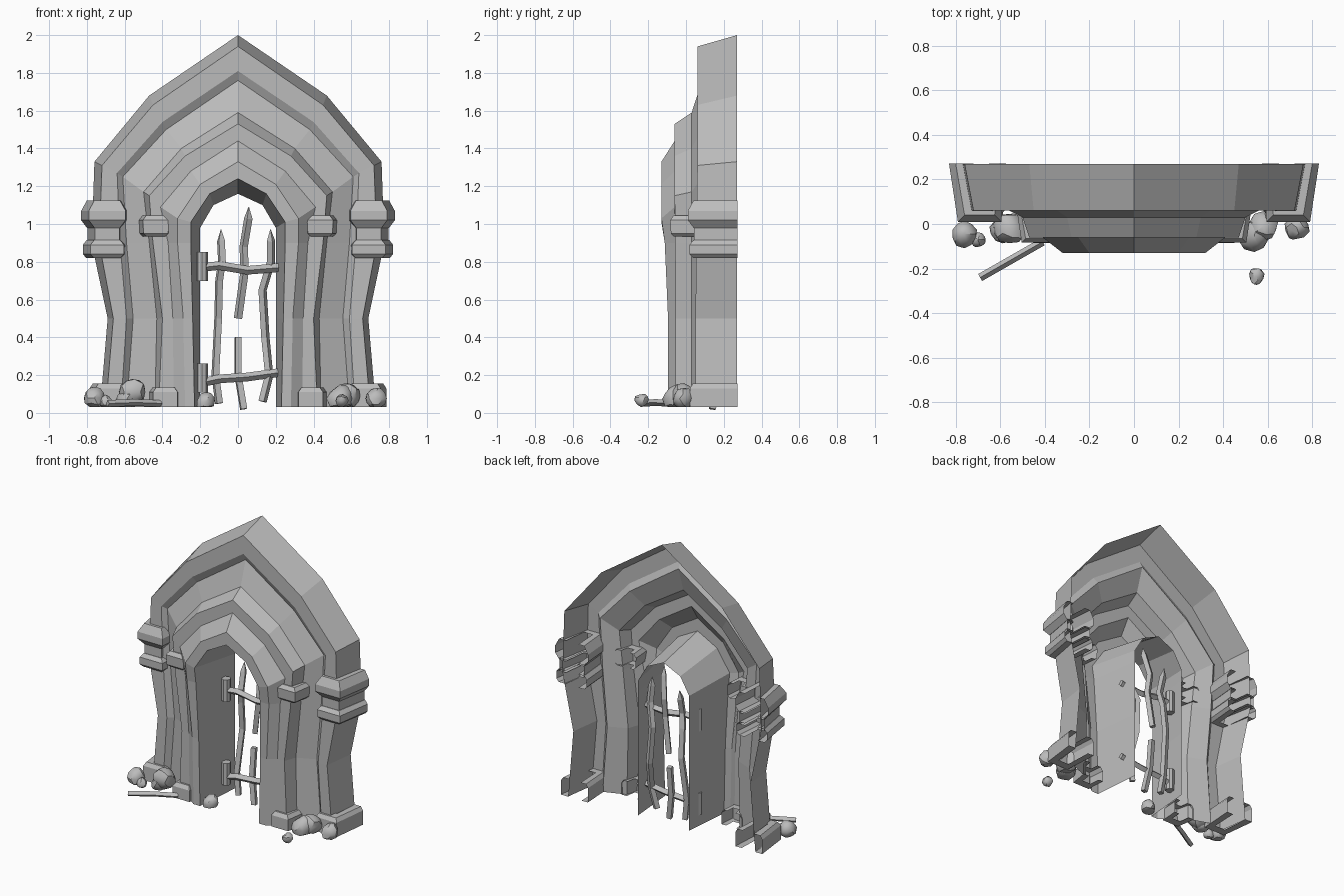
import bpy, bmesh, math, random
from mathutils import Vector, noise

cube = bpy.data.objects.get("Cube")
if cube:
    bpy.data.objects.remove(cube, do_unlink=True)

stone = bpy.data.materials.new("weathered grey stone")
stone.use_nodes = True
GREY = (0.5, 0.5, 0.5, 1)
stone.diffuse_color = GREY
stone.node_tree.nodes["Principled BSDF"].inputs["Base Color"].default_value = GREY


def add_object(name, data):
    obj = bpy.data.objects.new(name, data)
    bpy.context.collection.objects.link(obj)
    data.materials.append(stone)
    return obj


def add_mesh(name, bm):
    mesh = bpy.data.meshes.new(name)
    bm.to_mesh(mesh)
    bm.free()
    return add_object(name, mesh)


def loft(bm, rows):
    """Skin a list of equally long point rows with quads."""
    grid = [[bm.verts.new(p) for p in row] for row in rows]
    for outer, inner in zip(grid, grid[1:]):
        for i in range(len(outer) - 1):
            bm.faces.new((inner[i], inner[i + 1], outer[i + 1], outer[i]))


# Moulding outlines, outermost first:
# arch y, pier y, apex z, knee x z, spring x z, pier x at top, middle and foot
outlines = [
    (.27, .27, 2.0, .47, 1.68, .76, 1.33, .775, .69, .73),
    (.06, .05, 1.94, .45, 1.63, .72, 1.31, .735, .66, .70),
    (.06, .05, 1.81, .40, 1.54, .64, 1.27, .625, .59, .62),
    (.085, .085, 1.76, .38, 1.50, .61, 1.25, .59, .555, .59),
    (.03, .03, 1.59, .30, 1.40, .50, 1.17, .47, .43, .44),
    (-.06, -.055, 1.53, .28, 1.36, .47, 1.15, .45, .40, .42),
    (-.06, -.055, 1.44, .25, 1.28, .41, 1.09, .37, .345, .34),
    (-.13, -.095, 1.33, .20, 1.21, .32, 1.03, .32, .29, .28),
    (-.13, -.095, 1.24, .15, 1.16, .25, 1.01, .25, .24, .23),
    (.25, .25, 1.16, .13, 1.10, .20, .98, .20, .20, .20),
]


def outline_points(o):
    arch_y, pier_y, apex, kx, kz, sx, sz, top, mid, foot = o
    half = [(kx, arch_y, kz), (sx, arch_y, sz), (top, (arch_y + pier_y) / 2, .9),
            (mid, pier_y, .5), (foot, pier_y, .03)]
    left = [(-x, y, z) for x, y, z in reversed(half)]
    return left + [(0, arch_y, apex)] + half


def moulding(name, first, last):
    bm = bmesh.new()
    loft(bm, [outline_points(o) for o in outlines[first:last + 1]])
    add_mesh(name, bm)


moulding("outer_arch", 0, 3)
moulding("recessed_wall", 3, 4)
moulding("inner_arch", 4, 8)
moulding("passage_lining", 8, 9)


# Capitals and plinths: a U-shaped plan, open at the back, swept up through levels
def pier_band(name, plan, levels):
    """plan: inner x, outer x, flare at the back, front y, back y; levels: (z, growth)"""
    inner, outer, flare, front, back = plan
    for side, label in ((1, "left"), (-1, "right")):
        rows = []
        for z, grow in levels:
            row = [(inner - grow - flare / 2, back), (inner - grow, front - grow),
                   (outer + grow, front - grow), (outer + grow + flare, back)]
            rows.append([(side * x, y, z) for x, y in row][::side])
        bm = bmesh.new()
        rows = [rows[0]] + rows + [rows[-1]]
        # close the bottom and top rims inward to the pier
        for k in (0, -1):
            mid = side * (inner + outer) / 2
            rows[k] = [(mid + (x - mid) * .5, min(y + .06, back), z) for x, y, z in rows[k]]
        loft(bm, rows[::-1])
        add_mesh(f"{label}_{name}", bm)


shaft = (.63, .755, .04, .045, .272)
pier_band("outer_capital", shaft, [(.98, .005), (1.02, .035), (1.07, .035), (1.125, .005)])
pier_band("outer_neck_ring", shaft, [(.82, .008), (.84, .026), (.89, .026), (.915, .006)])
pier_band("outer_neck", shaft, [(.90, .003), (.99, .003)])
pier_band("outer_plinth", (.61, .735, .03, .04, .272), [(.03, .02), (.13, .02), (.155, .004)])
pier_band("inner_capital", (.39, .48, .02, -.06, .05),
          [(.935, .005), (.95, .02), (1.02, .024), (1.045, .006)])
pier_band("inner_plinth", (.34, .43, .02, -.065, .05), [(.03, .02), (.11, .02), (.135, .003)])


# Bent square bars of the broken gate
def bent_bar(name, points, radius, tip=False):
    curve = bpy.data.curves.new(name, "CURVE")
    curve.dimensions = "3D"
    curve.bevel_depth = radius
    curve.bevel_resolution = 0
    curve.use_fill_caps = True
    spline = curve.splines.new("POLY")
    spline.points.add(len(points) - 1)
    spline.use_smooth = False
    for point, co in zip(spline.points, points):
        point.co = (*co, 1)
    if tip:
        spline.points[-1].radius = .08
    obj = add_object(name, curve)
    bpy.ops.object.select_all(action="DESELECT")
    obj.select_set(True)
    bpy.context.view_layer.objects.active = obj
    bpy.ops.object.convert(target="MESH")


BAR = .023
bent_bar("gate_bar_right", [(-.10, .15, .05), (-.12, .16, .2), (-.105, .20, .5),
                            (-.10, .18, .7), (-.085, .16, .8), (-.09, .19, .91),
                            (-.09, .2, .97)], BAR, True)
bent_bar("gate_bar_middle", [(0, .19, .5), (.035, .18, .75), (.03, .2, .88),
                             (.055, .17, 1.03), (.057, .16, 1.09)], BAR, True)
bent_bar("gate_bar_stub", [(.03, .14, .02), (0, .16, .2), (0, .18, .4)], BAR)
bent_bar("gate_bar_left", [(.13, .14, .06), (.165, .15, .2), (.145, .2, .4), (.13, .19, .65),
                           (.175, .15, .8), (.175, .13, .91), (.172, .13, .97)], BAR, True)
bent_bar("gate_upper_rail", [(-.19, .14, .77), (-.1, .14, .78), (.05, .14, .755),
                             (.23, .14, .77)], BAR)
bent_bar("gate_lower_rail", [(-.19, .14, .16), (-.1, .14, .18), (.05, .14, .19),
                             (.23, .14, .215)], BAR)
bent_bar("fallen_bar", [(-.69, -.24, .05), (-.55, -.16, .055), (-.41, -.08, .05)], .018)

# Hinge barrels on the right jamb
for name, z in (("upper_hinge", .775), ("lower_hinge", .185)):
    bm = bmesh.new()
    bmesh.ops.create_cone(bm, cap_ends=True, segments=8, radius1=.03, radius2=.03, depth=.155)
    bmesh.ops.translate(bm, verts=bm.verts, vec=(-.19, .14, z))
    add_mesh(name, bm)

# Fallen rubble: lumpy stones with flattened feet
random.seed(4)
rubble = [(-.76, -.045, .08, .058), (-.70, -.07, .06, .035), (-.56, -.02, .11, .075),
          (-.59, -.03, .07, .055), (-.17, -.06, .06, .05), (.54, -.05, .075, .07),
          (.58, -.01, .09, .065), (.55, -.235, .065, .036), (.73, -.015, .075, .058)]
for number, (x, y, z, radius) in enumerate(rubble, 1):
    bm = bmesh.new()
    bmesh.ops.create_icosphere(bm, subdivisions=2, radius=radius)
    shift = Vector((number * 3.7, random.random(), 0))
    for v in bm.verts:
        v.co *= 1 + .25 * noise.noise(v.co / radius + shift)
        v.co += Vector((x, y, z))
        v.co.z = max(v.co.z, .03)
    obj = add_mesh(f"rubble_stone_{number}", bm)
    bpy.ops.object.select_all(action="DESELECT")
    obj.select_set(True)
    bpy.context.view_layer.objects.active = obj
    bpy.ops.object.shade_smooth_by_angle(angle=math.radians(30))
